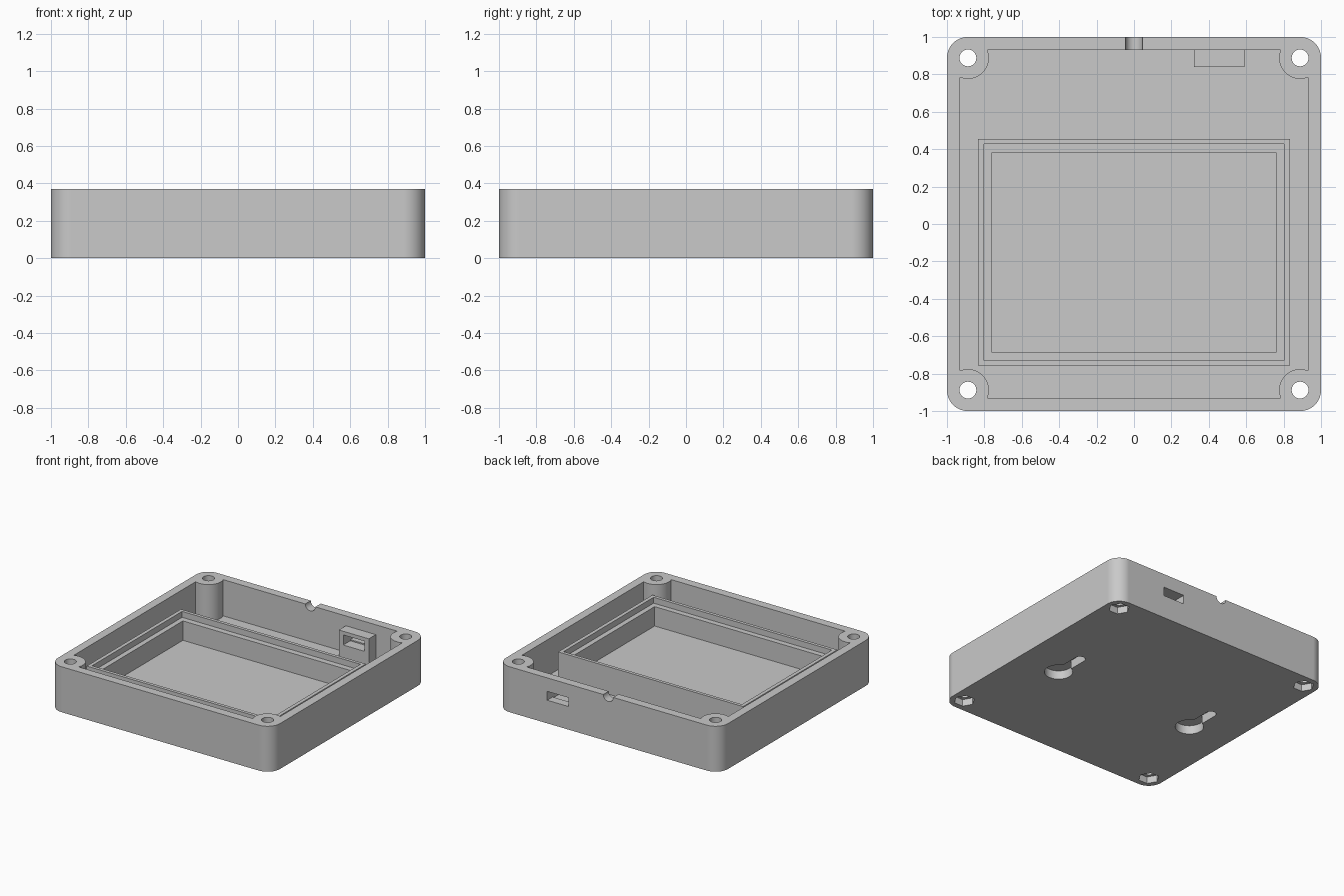
import bpy, bmesh, math
from mathutils import Matrix

cube = bpy.data.objects.get("Cube")
if cube:
    bpy.data.objects.remove(cube, do_unlink=True)

HEIGHT, FLOOR, POST, POST_R = 0.37, 0.075, 0.888, 0.112
INNER, TRAY_FLOOR = 0.93, 0.092

grey = bpy.data.materials.new("plain grey")
grey.use_nodes = True
grey.diffuse_color = (0.585, 0.585, 0.585, 1)
grey.node_tree.nodes["Principled BSDF"].inputs["Base Color"].default_value = grey.diffuse_color


def arc(cx, cy, r, start, end, n):
    """Points on an arc, angles in degrees."""
    angles = [math.radians(start + (end - start) * i / n) for i in range(n + 1)]
    return [(cx + r * math.cos(a), cy + r * math.sin(a)) for a in angles]


def circle(cx, cy, r, n=32):
    return arc(cx, cy, r, 0, 360, n)[:-1]


def rect(x0, x1, y0, y1):
    return [(x0, y0), (x1, y0), (x1, y1), (x0, y1)]


def four_corners(points):
    """Repeat a corner outline around the centre, a quarter turn at a time."""
    out = []
    for _ in range(4):
        out += points
        points = [(-y, x) for x, y in points]
    return out


def prism(name, outline, z0, z1, matrix=None):
    bm = bmesh.new()
    face = bm.faces.new([bm.verts.new((x, y, z0)) for x, y in outline])
    top = bmesh.ops.extrude_face_region(bm, geom=[face])["geom"]
    bmesh.ops.translate(bm, vec=(0, 0, z1 - z0),
                        verts=[v for v in top if isinstance(v, bmesh.types.BMVert)])
    if matrix:
        bm.transform(matrix)
    bmesh.ops.recalc_face_normals(bm, faces=bm.faces)
    mesh = bpy.data.meshes.new(name)
    bm.to_mesh(mesh)
    bm.free()
    mesh.materials.append(grey)
    obj = bpy.data.objects.new(name, mesh)
    bpy.context.collection.objects.link(obj)
    return obj


def cut(target, outline, z0, z1, matrix=None):
    """Subtract a prism from the target and discard the cutter."""
    cutter = prism("cutter", outline, z0, z1, matrix)
    cutter.hide_render = True
    mod = target.modifiers.new("cut", "BOOLEAN")
    mod.operation, mod.solver, mod.object = "DIFFERENCE", "EXACT", cutter
    bpy.context.view_layer.update()
    result = target.evaluated_get(bpy.context.evaluated_depsgraph_get())
    mesh = bpy.data.meshes.new_from_object(result)
    target.modifiers.clear()
    target.data = mesh
    bpy.data.objects.remove(cutter, do_unlink=True)


# Open case with rounded corners; the cavity leaves a round post in each corner
case = prism("case", four_corners(arc(POST, POST, POST_R, 0, 90, 14)), 0, HEIGHT)
bite = math.degrees(math.acos((INNER - POST) / POST_R))
post_arc = arc(POST, POST, POST_R, 360 - bite, 90 + bite, 20)
cut(case, four_corners(post_arc), FLOOR, HEIGHT + 0.1)

# Screw holes through the posts with hexagonal nut pockets underneath
for sx in (-1, 1):
    for sy in (-1, 1):
        cut(case, circle(sx * POST, sy * POST, 0.045), -0.1, HEIGHT + 0.1)
        cut(case, circle(sx * POST, sy * POST, 0.078, 6), -0.1, 0.055)

# Blind keyhole hangers in the underside
for x in (-0.63, 0.63):
    neck = math.degrees(math.asin(0.04 / 0.105))
    keyhole = arc(x, -0.115, 0.105, 90 + neck, 450 - neck, 32) + arc(x, 0.13, 0.04, 0, 180, 12)
    cut(case, keyhole, -0.1, 0.07)

# Half-round cable notch in the top of the back wall
along_y = Matrix.Rotation(math.radians(-90), 4, "X")
cut(case, circle(0, -HEIGHT, 0.045), 0.85, 1.1, along_y)

# Connector housing on the back wall, with its slot through housing and wall
port_block = prism("port_block", rect(0.32, 0.59, 0.84, INNER), FLOOR - 0.01, 0.29)
cut(port_block, rect(0.36, 0.55, 0.7, 1.1), 0.178, 0.26)
cut(case, rect(0.36, 0.55, 0.9, 1.1), 0.188, 0.26)

# Screen frame: a tall tray with a recessed ledge and a raised floor
screen_frame = prism("screen_frame", rect(-0.833, 0.833, -0.757, 0.455), FLOOR - 0.003, 0.298)
cut(screen_frame, rect(-0.803, 0.803, -0.73, 0.428), 0.25, 0.5)
cut(screen_frame, rect(-0.762, 0.762, -0.685, 0.38), TRAY_FLOOR, 0.5)

# Smooth the round walls and keep the edges crisp
bpy.ops.object.select_all(action="DESELECT")
for part in (case, port_block, screen_frame):
    part.select_set(True)
bpy.context.view_layer.objects.active = case
bpy.ops.object.shade_smooth_by_angle(angle=math.radians(30))
weighted = case.modifiers.new("flat faces", "WEIGHTED_NORMAL")
weighted.keep_sharp = True
